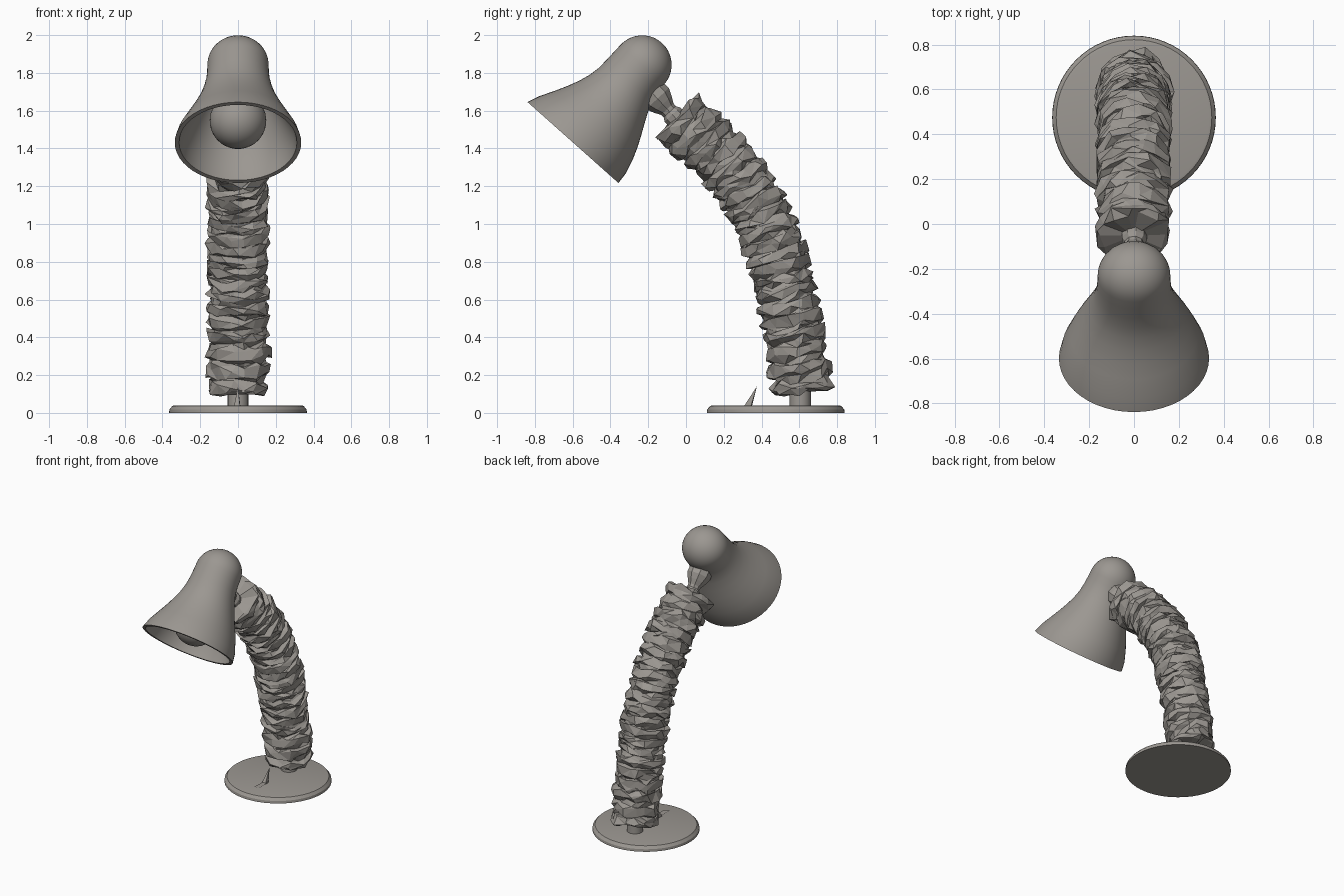
import bpy, bmesh, math, random
from mathutils import Vector, Matrix

random.seed(4)
cube = bpy.data.objects.get("Cube")
if cube:
    bpy.data.objects.remove(cube, do_unlink=True)

grey = bpy.data.materials.new("warm grey")
grey.use_nodes = True
grey.diffuse_color = (0.33, 0.31, 0.285, 1)
grey.node_tree.nodes["Principled BSDF"].inputs["Base Color"].default_value = grey.diffuse_color


def finish(name, bm, smooth=None):
    """Turn a bmesh into a named object, optionally smooth shaded."""
    bmesh.ops.recalc_face_normals(bm, faces=bm.faces)
    mesh = bpy.data.meshes.new(name)
    bm.to_mesh(mesh)
    bm.free()
    mesh.materials.append(grey)
    obj = bpy.data.objects.new(name, mesh)
    bpy.context.collection.objects.link(obj)
    if smooth:
        bpy.ops.object.select_all(action='DESELECT')
        obj.select_set(True)
        bpy.context.view_layer.objects.active = obj
        bpy.ops.object.shade_smooth_by_angle(angle=math.radians(smooth))
    return obj


def skin(bm, rings):
    """Bridge neighbouring rings of vertices with quads."""
    for a, b in zip(rings, rings[1:]):
        n = len(a)
        for i in range(n):
            j = (i + 1) % n
            bm.faces.new((a[i], a[j], b[j], b[i]))


def lathe(name, profile, sides, origin, axis=(0, 0, 1), widen=1.0, smooth=35, bow=0.0):
    """Revolve (radius, height) pairs round an axis in the YZ plane; bow sags the lower part."""
    bm = bmesh.new()
    rings = []
    for r, h in profile:
        r = max(r, 0.0001)
        sag = bow * math.sin(math.pi * min(max(h / 0.46, 0), 1))
        rings.append([bm.verts.new((r * widen * math.cos(t), r * math.sin(t) + sag, h))
                      for t in (math.tau * i / sides for i in range(sides))])
    skin(bm, rings)
    bmesh.ops.remove_doubles(bm, verts=bm.verts, dist=0.0005)
    tilt = Matrix.Rotation(math.atan2(-axis[1], axis[2]), 4, 'X')
    bm.transform(Matrix.Translation(origin) @ tilt)
    return finish(name, bm, smooth)


# Round base with a chamfered rim, and the post that enters the arm
lathe("base", [(0, 0), (0.365, 0), (0.363, 0.018), (0.347, 0.037), (0.335, 0.04), (0, 0.04)],
      64, (0, 0.475, 0), smooth=20)
lathe("post", [(0, 0), (0.056, 0), (0.056, 0.2), (0, 0.2)], 16, (0, 0.605, 0.035))

# Thin bent switch lever on the base
bm = bmesh.new()
foot = [bm.verts.new(p) for p in ((-0.02, 0.31, 0.04), (0.01, 0.31, 0.04),
                                  (0.012, 0.345, 0.04), (-0.015, 0.35, 0.04))]
tip = bm.verts.new((0, 0.375, 0.14))
for i in range(4):
    bm.faces.new((foot[i], foot[(i + 1) % 4], tip))
plate = [bm.verts.new(p) for p in ((-0.02, 0.22, 0.047), (0.02, 0.23, 0.047),
                                   (0.015, 0.34, 0.047), (-0.015, 0.34, 0.047))]
bm.faces.new(plate)
finish("switch_lever", bm)

# Craggy arm: ridged rings jittered along a bent centre line
PATH = [Vector((0, y, z)) for y, z in ((0.65, 0.03), (0.62, 0.1), (0.58, 0.37), (0.535, 0.6),
                                       (0.487, 0.8), (0.415, 1.0), (0.305, 1.2), (0.16, 1.385),
                                       (-0.055, 1.57), (-0.18, 1.73))]


def along(t):
    """Catmull-Rom point between the second and the last-but-one path points."""
    s = t * (len(PATH) - 3)
    i = min(int(s), len(PATH) - 4)
    f = s - i
    a, b, c, d = PATH[i:i + 4]
    return 0.5 * (2 * b + (c - a) * f + (2 * a - 5 * b + 4 * c - d) * f * f
                  + (3 * b - a - 3 * c + d) * f ** 3)


RIDGES, SIDES = 21, 14
bm = bmesh.new()
rings = []
rows = [((k + f) / RIDGES, r) for k in range(RIDGES)
        for f, r in ((0.1, 0.144), (0.3, 0.165), (0.78, 0.165), (0.94, 0.144))]
for t, radius in rows:
    centre = along(t)
    forward = (along(min(t + 0.01, 1)) - along(max(t - 0.01, 0))).normalized()
    side = Vector((1, 0, 0))
    out = forward.cross(side)
    twist = random.uniform(-0.12, 0.12)
    ring = []
    for i in range(SIDES):
        angle = math.tau * (i + random.uniform(-0.28, 0.28)) / SIDES + twist
        r = radius + random.uniform(-0.016, 0.016)
        shift = forward * random.uniform(-0.02, 0.02)
        ring.append(bm.verts.new(centre + shift
                                 + side * r * math.cos(angle) + out * r * math.sin(angle)))
    rings.append(ring)
skin(bm, rings)
for ring in (rings[0], rings[-1]):
    hub = bm.verts.new(sum((v.co for v in ring), Vector()) / SIDES)
    for i in range(SIDES):
        bm.faces.new((ring[i], ring[(i + 1) % SIDES], hub))
bmesh.ops.triangulate(bm, faces=bm.faces)
finish("craggy_arm", bm)

# Faceted joint between the arm and the shade
lathe("neck_joint", [(0, -0.03), (0.08, -0.03), (0.084, 0.05), (0.066, 0.09),
                     (0.046, 0.125), (0.044, 0.145), (0.057, 0.165), (0.057, 0.22), (0, 0.22)],
      9, (0, -0.185, 1.7), (0, 0.68, -0.73), smooth=None)

# Bell shade: domed top, flared skirt and a hollow inside
AXIS = Vector((0, 0.665, 0.747))
MOUTH = Vector((0, -0.595, 1.435))
dome = [(0.156 * math.cos(a), 0.546 + 0.156 * math.sin(a))
        for a in (math.pi / 2 * i / 10 for i in range(11))]
skirt = [(0.322, -0.005), (0.307, 0.06), (0.275, 0.137), (0.247, 0.2), (0.22, 0.26),
         (0.195, 0.32), (0.175, 0.38), (0.162, 0.44), (0.157, 0.5)]
outer = skirt + dome
inner = [(max(r - 0.022, 0), h - 0.022 * (h > 0.52)) for r, h in outer]
lathe("lamp_shade", inner[::-1] + outer, 48, MOUTH, AXIS, widen=1.04, smooth=40, bow=0.027)

# Round bulb on a socket inside the shade
ball = [(0.15 * math.sin(a), -0.15 * math.cos(a))
        for a in (math.pi * 0.8 * i / 14 for i in range(15))]
lathe("bulb", ball + [(0.07, 0.17), (0.065, 0.4), (0, 0.4)], 32, MOUTH + AXIS * 0.15, AXIS)
